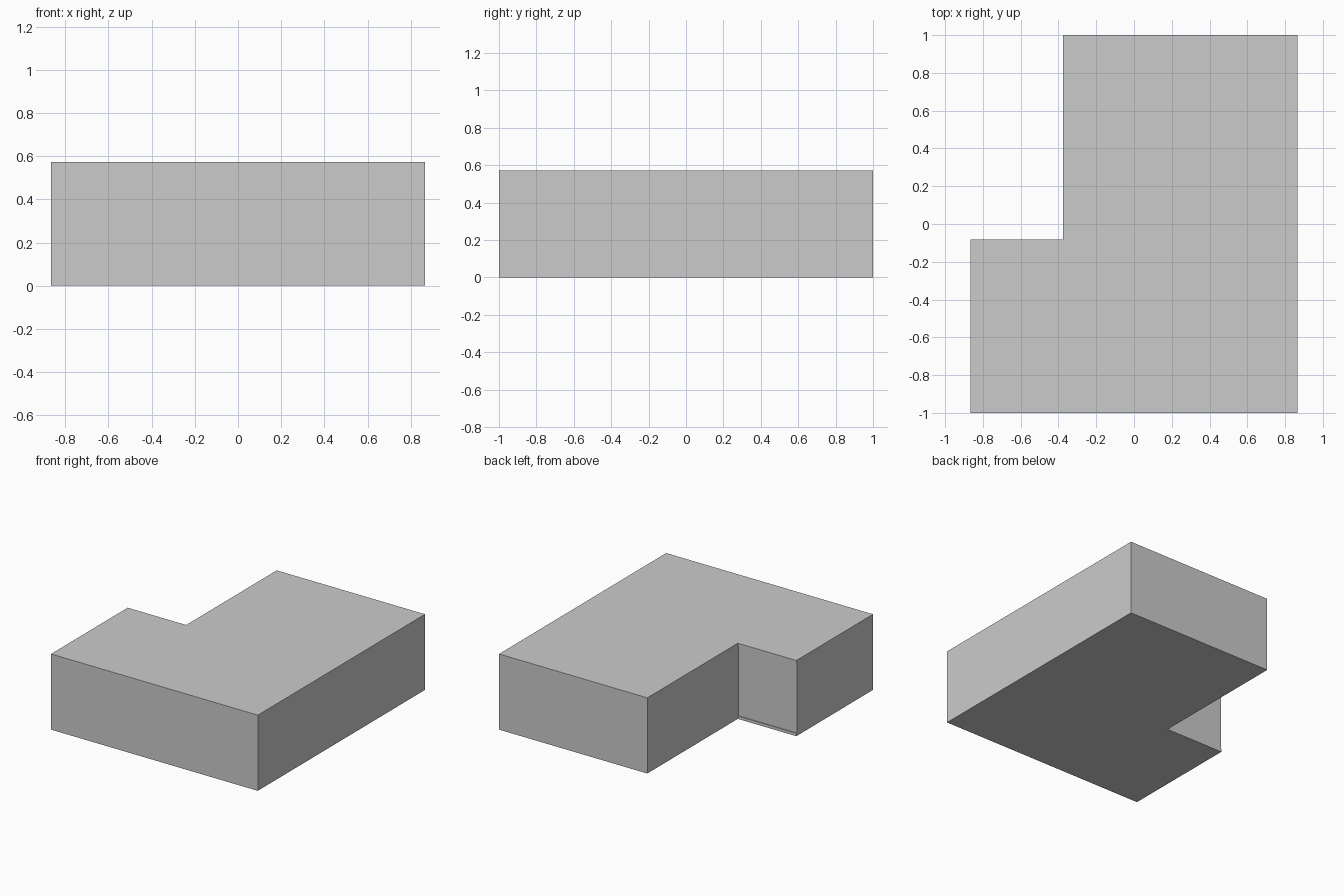
import bpy
import bmesh

if "Cube" in bpy.data.objects:
    bpy.data.objects.remove(bpy.data.objects["Cube"])

HEIGHT = 0.573
X, Y = 0.866, 1.0
NOTCH_X, NOTCH_Y = -0.376, -0.083
LIP, RECESS = 0.022, 0.006


def prism(name, outline, z0, z1):
    """Extrude a counter-clockwise outline straight up from z0 to z1."""
    bm = bmesh.new()
    base = bm.faces.new([bm.verts.new((x, y, z0)) for x, y in outline])
    ext = bmesh.ops.extrude_face_region(bm, geom=[base], use_keep_orig=True)
    top = [v for v in ext["geom"] if isinstance(v, bmesh.types.BMVert)]
    bmesh.ops.translate(bm, verts=top, vec=(0, 0, z1 - z0))
    bmesh.ops.recalc_face_normals(bm, faces=bm.faces)
    mesh = bpy.data.meshes.new(name)
    bm.to_mesh(mesh)
    bm.free()
    obj = bpy.data.objects.new(name, mesh)
    bpy.context.collection.objects.link(obj)
    return obj


# L-shaped block
block = prism("l_shaped_block", [
    (-X, -Y), (X, -Y), (X, Y), (NOTCH_X, Y),
    (NOTCH_X, NOTCH_Y), (-X, NOTCH_Y)], 0, HEIGHT)

# Shallow recess in the notch wall, leaving thin top and bottom lips
cutter = prism("recess_cutter", [
    (-X - 0.05, NOTCH_Y - RECESS), (NOTCH_X, NOTCH_Y - RECESS),
    (NOTCH_X, NOTCH_Y + 0.05), (-X - 0.05, NOTCH_Y + 0.05)],
    LIP, HEIGHT - LIP)
cutter.hide_render = True
cutter.hide_set(True)
cut = block.modifiers.new("notch_recess", "BOOLEAN")
cut.operation = "DIFFERENCE"
cut.solver = "EXACT"
cut.object = cutter
